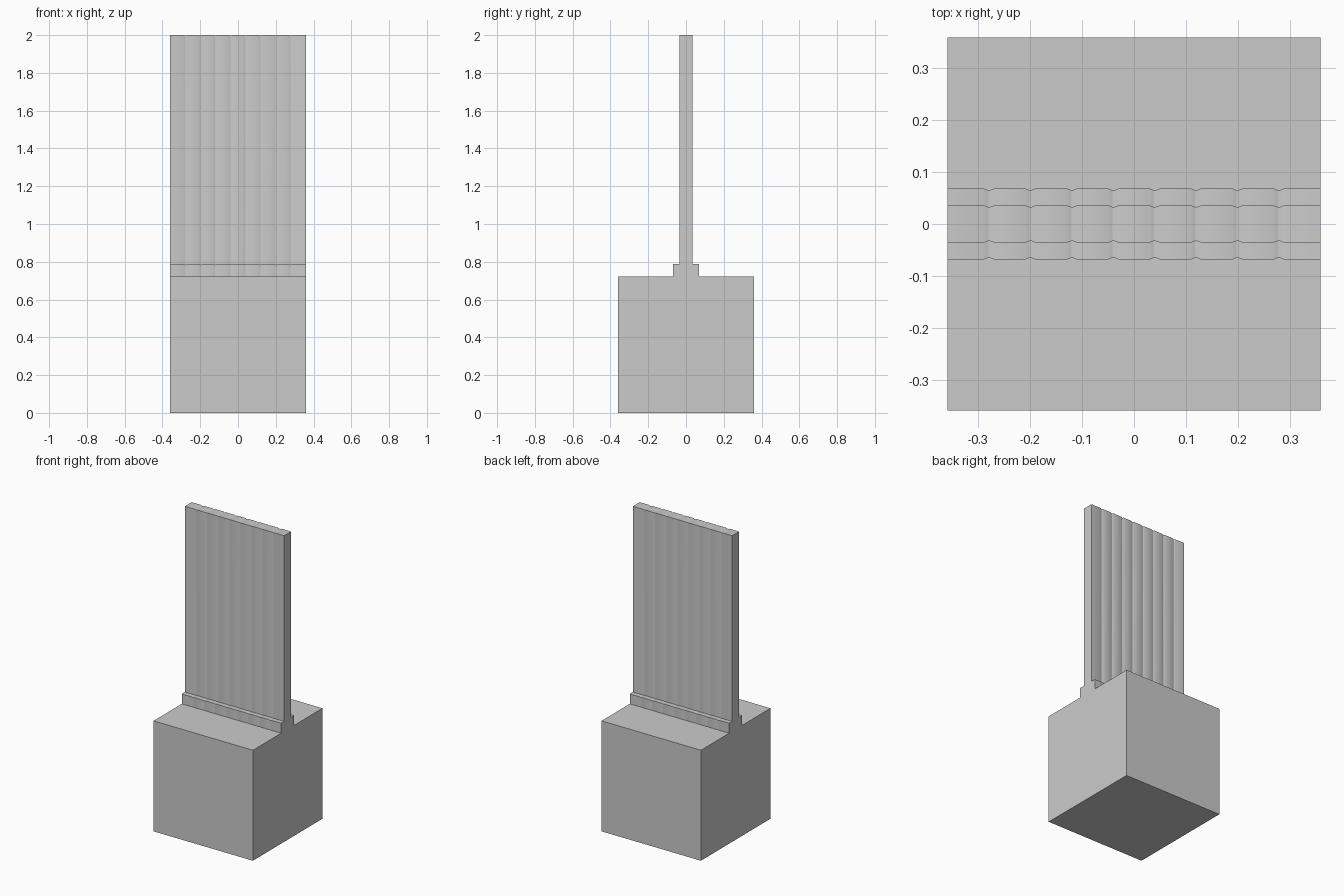
import bpy, bmesh, math

if "Cube" in bpy.data.objects:
    bpy.data.objects.remove(bpy.data.objects["Cube"])

HALF = 0.359          # half width of the whole model
SLATS = 9             # vertical slats across the width
PITCH = 2 * HALF / SLATS
BASE_TOP, LEDGE_TOP, TOP = 0.722, 0.787, 2.0


def finish(name, bm):
    bmesh.ops.recalc_face_normals(bm, faces=bm.faces)
    mesh = bpy.data.meshes.new(name)
    bm.to_mesh(mesh)
    bm.free()
    ob = bpy.data.objects.new(name, mesh)
    bpy.context.collection.objects.link(ob)
    return ob


def box(name, hx, hy, z0, z1):
    bm = bmesh.new()
    bmesh.ops.create_cube(bm, size=1)
    for v in bm.verts:
        v.co = (v.co.x * 2 * hx, v.co.y * 2 * hy, z0 + (v.co.z + 0.5) * (z1 - z0))
    return finish(name, bm)


def slatted_box(name, hy, z0, z1):
    """Box lofted along x, with a shallow groove over front, top and back at each slat joint."""
    stations = [(-HALF, 0)]
    for i in range(1, SLATS):
        x = -HALF + i * PITCH
        stations += [(x + dx, d) for dx, d in
                     ((-0.009, 0), (-0.004, 0.002), (0, 0.003), (0.004, 0.002), (0.009, 0))]
    stations.append((HALF, 0))

    bm = bmesh.new()
    rings = []
    for x, d in stations:
        y, z = hy - d, z1 - d
        rings.append([bm.verts.new(p) for p in ((x, -y, z0), (x, -y, z), (x, y, z), (x, y, z0))])
    for a, b in zip(rings, rings[1:]):
        for k in range(4):
            n = (k + 1) % 4
            bm.faces.new((a[k], a[n], b[n], b[k]))
    bm.faces.new(rings[0])
    bm.faces.new(rings[-1])
    ob = finish(name, bm)
    bpy.ops.object.select_all(action='DESELECT')
    bpy.context.view_layer.objects.active = ob
    ob.select_set(True)
    bpy.ops.object.shade_smooth_by_angle(angle=math.radians(35))
    return ob


# Solid cube base
box("base_block", HALF, HALF, 0, BASE_TOP)
# Slatted step at the foot of the panel
slatted_box("ledge", 0.068, BASE_TOP - 0.01, LEDGE_TOP)
# Tall slatted panel
slatted_box("upright_panel", 0.0355, LEDGE_TOP - 0.01, TOP)
